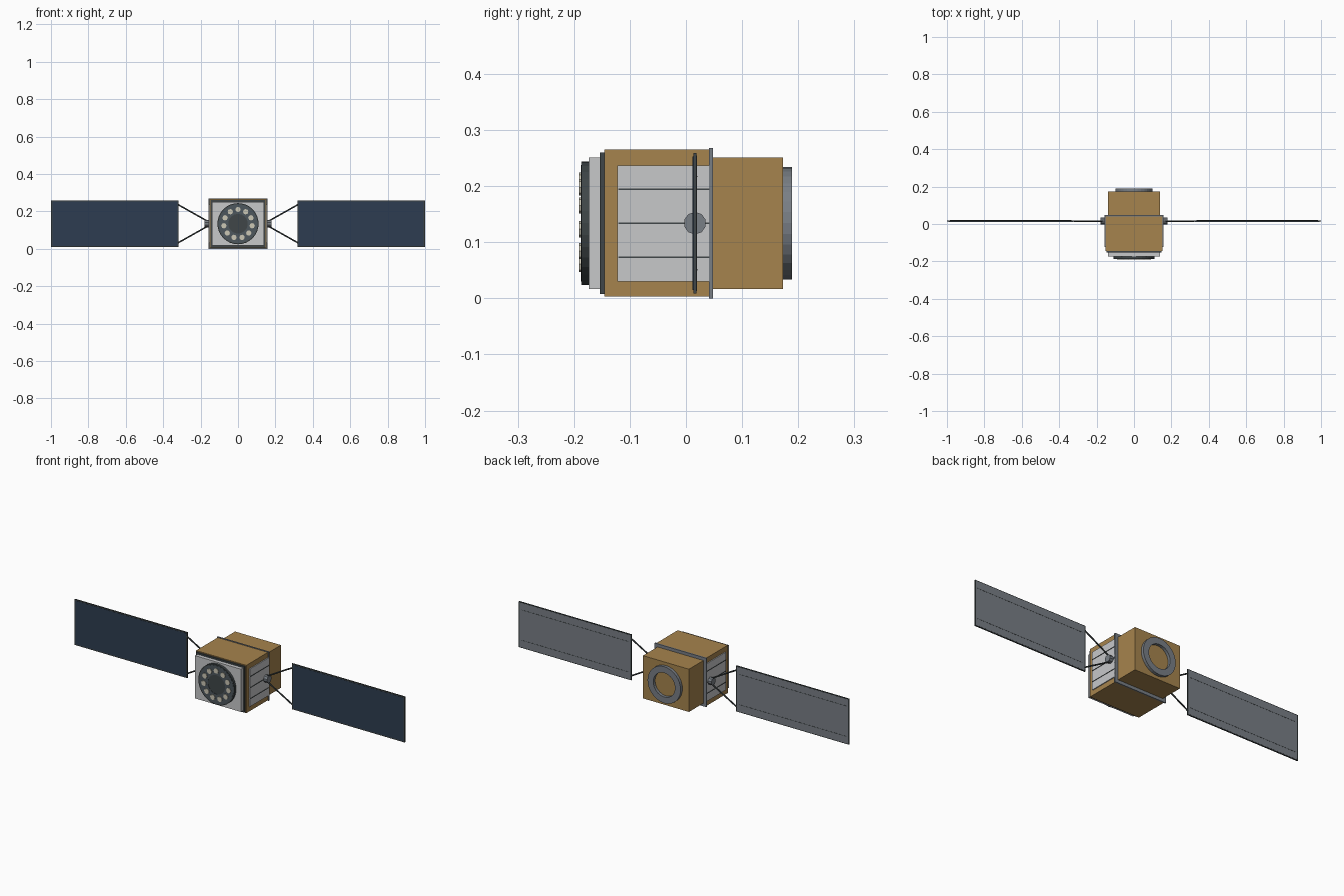
import bpy, bmesh, math
from mathutils import Vector, Matrix

cube = bpy.data.objects.get("Cube")
if cube:
    bpy.data.objects.remove(cube, do_unlink=True)

MID = 0.134      # height of the model's long axis
WING_Y = 0.016   # depth at which the wings sit


def material(name, r, g, b):
    m = bpy.data.materials.new(name)
    m.use_nodes = True
    m.diffuse_color = (r, g, b, 1)
    m.node_tree.nodes["Principled BSDF"].inputs["Base Color"].default_value = (r, g, b, 1)
    return m


gold = material("gold foil", 0.38, 0.23, 0.075)
light = material("light panel", 0.57, 0.58, 0.59)
grey = material("metal grey", 0.19, 0.21, 0.235)
dark = material("dark metal", 0.05, 0.062, 0.065)
slate = material("slate", 0.075, 0.095, 0.11)
blue = material("solar blue", 0.027, 0.046, 0.082)
cream = material("cream", 0.6, 0.57, 0.46)


def finish(bm, name, mat):
    bmesh.ops.recalc_face_normals(bm, faces=bm.faces)
    me = bpy.data.meshes.new(name)
    bm.to_mesh(me)
    bm.free()
    me.materials.append(mat)
    ob = bpy.data.objects.new(name, me)
    bpy.context.collection.objects.link(ob)
    return ob


def box(name, x, y, z, mat):
    """Box spanning the (low, high) pair given for each axis."""
    bm = bmesh.new()
    bmesh.ops.create_cube(bm, size=1)
    for v in bm.verts:
        v.co = [(lo + hi) / 2 + c * (hi - lo) for c, (lo, hi) in zip(v.co, (x, y, z))]
    return finish(bm, name, mat)


def rod(name, a, b, r, sides, mat, r2=None):
    """Cylinder or cone running from a to b."""
    a, b = Vector(a), Vector(b)
    turn = (b - a).to_track_quat("Z", "Y").to_matrix().to_4x4()
    bm = bmesh.new()
    bmesh.ops.create_cone(bm, cap_ends=True, segments=sides, radius1=r,
                          radius2=r if r2 is None else r2, depth=(b - a).length,
                          matrix=Matrix.Translation((a + b) / 2) @ turn)
    return finish(bm, name, mat)


def ring(name, profile, sides, mat):
    """Closed (radius, y) profile turned around the long axis."""
    bm = bmesh.new()
    rows = []
    for i in range(sides):
        t = math.tau * i / sides
        rows.append([bm.verts.new((r * math.cos(t), y, MID + r * math.sin(t)))
                     for r, y in profile])
    n = len(profile)
    for i in range(sides):
        p, q = rows[i], rows[(i + 1) % sides]
        for j in range(n):
            k = (j + 1) % n
            bm.faces.new((p[j], p[k], q[k], q[j]))
    return finish(bm, name, mat)


def block(name, half_x, half_z, y, mat):
    return box(name, (-half_x, half_x), y, (MID - half_z, MID + half_z), mat)


# Body
block("main_body", 0.152, 0.131, (-0.145, 0.042), gold)
block("rear_body", 0.139, 0.117, (0.042, 0.173), gold)
block("body_flange", 0.157, 0.134, (0.041, 0.048), grey)
block("front_frame", 0.148, 0.126, (-0.153, -0.145), dark)
block("front_panel", 0.139, 0.117, (-0.173, -0.153), light)

# Front disc with its circle of studs
rod("front_disc", (0, -0.173, MID), (0, -0.186, MID), 0.11, 32, dark)
ring("disc_face", [(0.052, -0.185), (0.104, -0.185), (0.104, -0.187), (0.052, -0.187)], 32, slate)
STUDS = 11
for i in range(STUDS):
    t = math.pi / 2 + math.tau * i / STUDS
    x, z = 0.076 * math.cos(t), MID + 0.076 * math.sin(t)
    rod(f"stud_{i + 1}", (x, -0.185, z), (x, -0.1905, z), 0.0145, 8, cream)

# Rear ring
ring("rear_ring", [(0.066, 0.172), (0.1, 0.172), (0.1, 0.189), (0.066, 0.189)], 32, grey)

# Sides and wings
for side, s in (("left", 1), ("right", -1)):
    def span(a, b):
        return tuple(sorted((s * a, s * b)))

    box(f"{side}_side_panel", span(0.15, 0.157), (-0.122, 0.042), (0.03, 0.237), light)
    for i in (-1, 0, 1):
        z = MID + i * 0.0605
        box(f"{side}_side_stripe_{i + 2}", span(0.156, 0.159), (-0.12, 0.042),
            (z - 0.0015, z + 0.0015), dark)

    # Hub and the two struts spreading to the wing
    rod(f"{side}_hub", (s * 0.15, WING_Y, MID), (s * 0.178, WING_Y, MID), 0.02, 10, grey)
    for end, k in (("upper", 1), ("lower", -1)):
        rod(f"{side}_{end}_strut", (s * 0.155, WING_Y, MID + k * 0.009),
            (s * 0.322, WING_Y, MID + k * 0.103), 0.004, 8, dark)

    # Wing frame with a cell face in front and a plain back
    box(f"{side}_wing_frame", span(0.317, 1), (WING_Y - 0.003, WING_Y + 0.003),
        (MID - 0.125, MID + 0.125), dark)
    box(f"{side}_solar_cells", span(0.324, 0.993), (WING_Y - 0.004, WING_Y),
        (MID - 0.119, MID + 0.119), blue)
    box(f"{side}_wing_back", span(0.322, 0.995), (WING_Y, WING_Y + 0.0035),
        (MID - 0.121, MID + 0.121), grey)
    for k in (-1, 1):
        z = MID + k * 0.083
        box(f"{side}_wing_seam_{'upper' if k > 0 else 'lower'}", span(0.335, 0.985),
            (WING_Y, WING_Y + 0.0042), (z - 0.001, z + 0.001), dark)
